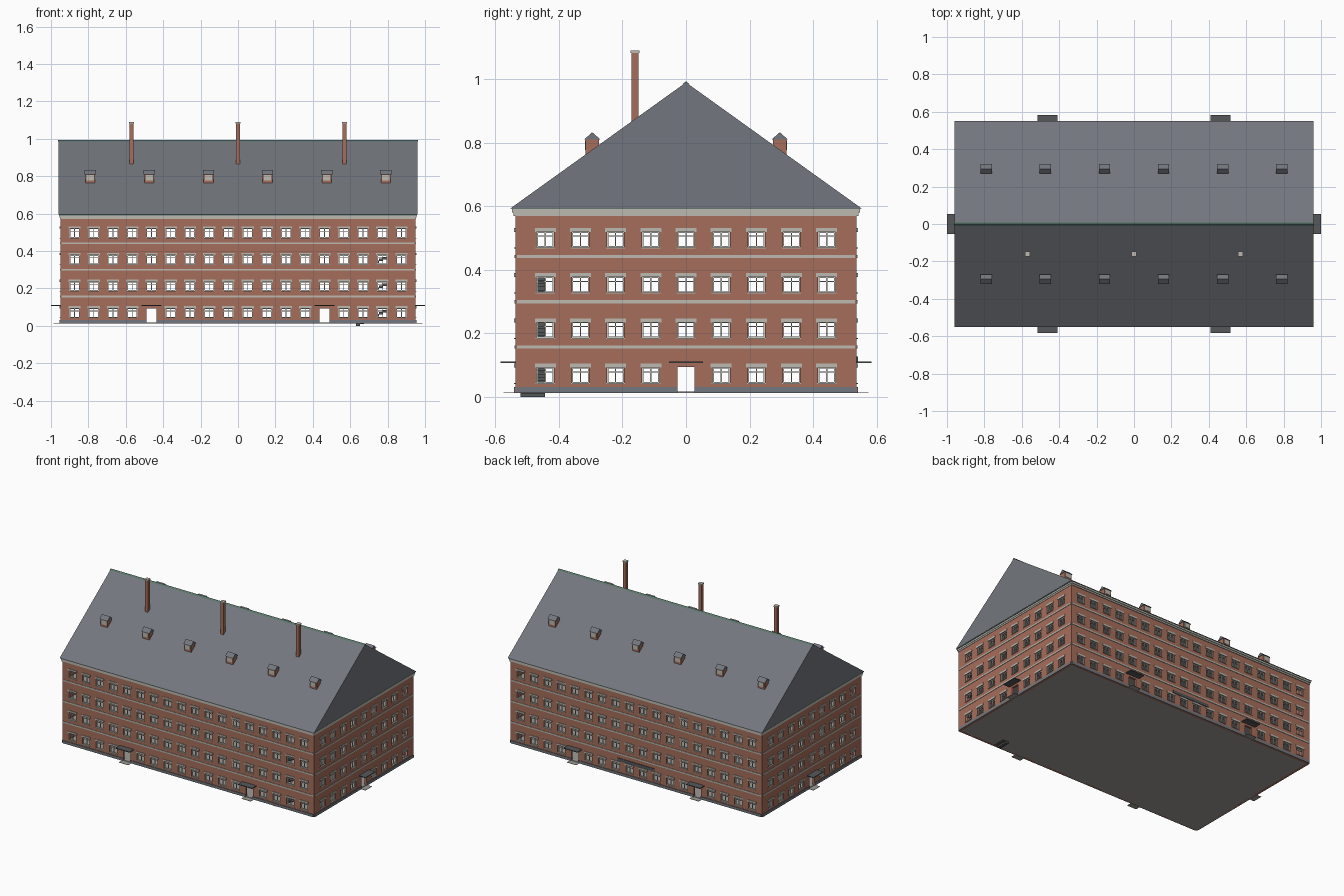
import bpy, bmesh
from math import pi
from mathutils import Matrix, Vector

cube = bpy.data.objects.get("Cube")
if cube:
    bpy.data.objects.remove(cube)


def material(name, srgb):
    rgb = [((c + 0.055) / 1.055) ** 2.4 for c in srgb]
    m = bpy.data.materials.new(name)
    m.use_nodes = True
    m.diffuse_color = (*rgb, 1)
    m.node_tree.nodes["Principled BSDF"].inputs["Base Color"].default_value = (*rgb, 1)
    return m


brick = material("brick", (0.65, 0.43, 0.355))
slate = material("slate", (0.45, 0.465, 0.49))
stone = material("pale stone", (0.74, 0.73, 0.69))
wood = material("window paint", (0.80, 0.79, 0.76))
copper = material("green copper", (0.36, 0.46, 0.42))
concrete = material("concrete", (0.62, 0.61, 0.59))
iron = material("dark metal", (0.33, 0.34, 0.35))


class Part:
    """Collects boxes and prisms into one named object."""

    def __init__(self, name, mat):
        self.name, self.mat, self.bm = name, mat, bmesh.new()

    def box(self, x, y, z, turn=0):
        size = Matrix.Diagonal((x[1] - x[0], y[1] - y[0], z[1] - z[0], 1))
        mid = Vector((sum(x) / 2, sum(y) / 2, sum(z) / 2))
        mat = Matrix.Rotation(turn, 4, "Z") @ Matrix.Translation(mid) @ size
        bmesh.ops.create_cube(self.bm, size=1, matrix=mat)

    def plate(self, u, out, z, turn, dist):
        """Box on a facade: u along the wall, out = range outward of it."""
        self.box(u, (-dist - out[1], -dist - out[0]), z, turn)

    def prism(self, profile, x):
        """Extrude a (y, z) outline along x."""
        verts = [self.bm.verts.new((x[0], y, z)) for y, z in profile]
        face = self.bm.faces.new(verts)
        ext = bmesh.ops.extrude_face_region(self.bm, geom=[face])["geom"]
        moved = [g for g in ext if isinstance(g, bmesh.types.BMVert)]
        bmesh.ops.translate(self.bm, verts=moved, vec=(x[1] - x[0], 0, 0))

    def done(self):
        bmesh.ops.recalc_face_normals(self.bm, faces=self.bm.faces)
        mesh = bpy.data.meshes.new(self.name)
        self.bm.to_mesh(mesh)
        self.bm.free()
        mesh.materials.append(self.mat)
        obj = bpy.data.objects.new(self.name, mesh)
        bpy.context.collection.objects.link(obj)


HX, HY, BASE, TOP = 0.95, 0.537, 0.013, 0.575
STOREY, SILL, HEAD, HALF = 0.1423, 0.044, 0.094, 0.027
THICK = 0.014

walls = Part("brick_walls", brick)
plinth = Part("plinth", slate)
bands = Part("storey_bands", stone)
lintels = Part("window_lintels", stone)
sills = Part("window_sills", stone)
frames = Part("window_frames", wood)
canopies = Part("door_canopies", iron)
steps = Part("door_steps", concrete)


def window(u, z0, z1, turn, dist):
    """Frame with mullion and transom, lintel and sill."""
    l, r, bar, out = u - HALF, u + HALF, 0.004, (-0.011, -0.005)
    for a, b in ((l, l + bar), (r - bar, r), (u - 0.0018, u + 0.0018)):
        frames.plate((a, b), out, (z0, z1), turn, dist)
    rail = z0 + 0.68 * (z1 - z0)
    for a, b in ((z0, z0 + bar), (z1 - bar, z1), (rail, rail + 0.003)):
        frames.plate((l, r), out, (a, b), turn, dist)
    lintels.plate((l - 0.006, r + 0.006), (-0.002, 0.004), (z1 - 0.001, z1 + 0.011), turn, dist)
    sills.plate((l - 0.003, r + 0.003), (-0.006, 0.004), (z0 - 0.003, z0), turn, dist)


def facade(half, dist, turn, count, pitch, doors):
    """Wall with openings: piers between columns, spandrels in each column."""
    cols = [(i - (count - 1) / 2) * pitch for i in range(count)]
    edges = [-half] + [u + s * HALF for u in cols for s in (-1, 1)] + [half]
    for a, b in zip(edges[::2], edges[1::2]):
        walls.plate((a, b), (-THICK, 0), (BASE, TOP), turn, dist)
    for i, u in enumerate(cols):
        door = i in doors
        low = BASE
        for s in range(4):
            z0, z1 = SILL + s * STOREY, HEAD + s * STOREY
            if not (door and s == 0):
                walls.plate((u - HALF, u + HALF), (-THICK, 0), (low, z0), turn, dist)
                window(u, z0, z1, turn, dist)
            low = z1
        walls.plate((u - HALF, u + HALF), (-THICK, 0), (low, TOP), turn, dist)
        if door:
            canopies.plate((u - 0.053, u + 0.053), (0, 1 - HX if dist == HX else 0.047),
                           (0.107, 0.112), turn, dist)
            steps.plate((u - 0.035, u + 0.035), (0, 0.037), (BASE, BASE + 0.002), turn, dist)
    # plinth runs between the doors
    cuts = [-half + 0.004] + [cols[i] + s * HALF for i in doors for s in (-1, 1)] + [half - 0.004]
    for a, b in zip(cuts[::2], cuts[1::2]):
        plinth.plate((a, b), (0, 0.004), (BASE, 0.031), turn, dist)
    for s in range(1, 4):
        z = 0.015 + s * STOREY
        bands.plate((-half + 0.006, half - 0.006), (0, 0.003), (z - 0.005, z + 0.005), turn, dist)


for turn in (0, pi):
    facade(HX, HY, turn, 18, 0.1028, (4, 13))
for turn in (pi / 2, -pi / 2):
    facade(HY, HX, turn, 9, 0.1107, (4,))
for part in (walls, plinth, bands, lintels, sills, frames, canopies, steps):
    part.done()

# base slab and inner floors
floors = Part("floor_slabs", concrete)
for s in range(5):
    z = BASE + s * STOREY if s < 4 else TOP - 0.004
    floors.box((-HX + 0.002, HX - 0.002), (-HY + 0.002, HY - 0.002), (z, z + 0.004))
floors.done()

# stair flights near one front corner
stairs = Part("stair_flights", iron)
for s in range(3):
    for k in range(14):
        x, z = 0.63 + k * 0.0205, s * STOREY + k * 0.0102
        stairs.box((x, x + 0.022), (-0.52, -0.443), (z, z + 0.013))
stairs.done()

# narrow plate on the back wall
sign = Part("back_wall_plate", iron)
sign.plate((-0.14, 0.14), (0, 0.004), (0.108, 0.128), pi, HY)
sign.done()

# stepped cornice with a copper drip edge
cornice = Part("cornice", stone)
for grow, z0, z1 in ((0.005, 0.57, 0.58), (0.01, 0.58, 0.592)):
    cornice.box((-HX - grow / 2, HX + grow / 2), (-HY - grow, HY + grow), (z0, z1))
cornice.done()
drip = Part("eaves_edge", copper)
drip.box((-0.958, 0.958), (-0.549, 0.549), (0.591, 0.595))
drip.done()

# gable roof and ridge cap
roof = Part("main_roof", slate)
roof.prism([(-0.552, 0.594), (0.552, 0.594), (0, 0.99)], (-0.96, 0.96))
roof.done()
ridge = Part("ridge_cap", copper)
ridge.prism([(-0.01, 0.985), (0.01, 0.985), (0, 0.994)], (-0.962, 0.962))
ridge.done()

# dormers on both slopes
bodies = Part("dormer_walls", brick)
hats = Part("dormer_roofs", slate)
panes = Part("dormer_panes", stone)
for side in (-1, 1):
    for i in range(6):
        x, y = (i - 2.5) * 0.316, side * 0.295
        bodies.box((x - 0.026, x + 0.026), (y - 0.021, y + 0.021), (0.762, 0.811))
        hats.prism([(y - 0.026, 0.81), (y + 0.026, 0.81), (y, 0.833)], (x - 0.03, x + 0.03))
        front = y + side * 0.021
        panes.box((x - 0.019, x + 0.019), (front - 0.002, front + 0.002), (0.777, 0.807))
for part in (bodies, hats, panes):
    part.done()

# chimneys with caps
stacks = Part("chimney_stacks", brick)
caps = Part("chimney_caps", stone)
for x in (-0.57, 0, 0.57):
    stacks.box((x - 0.011, x + 0.011), (-0.172, -0.15), (0.86, 1.085))
    caps.box((x - 0.014, x + 0.014), (-0.175, -0.147), (1.083, 1.09))
stacks.done()
caps.done()
